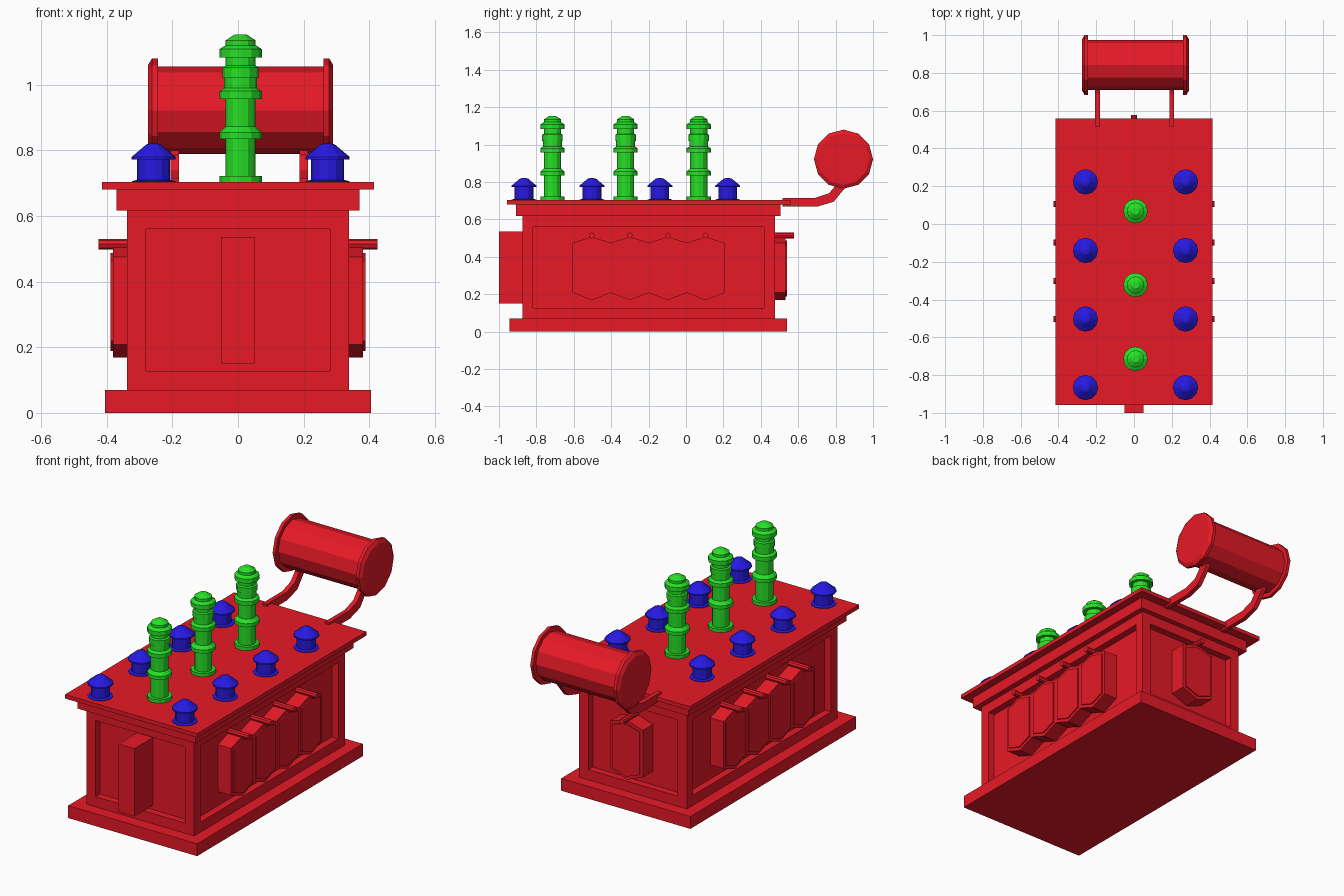
import bpy, bmesh, math
from mathutils import Matrix, Vector

if "Cube" in bpy.data.objects:
    bpy.data.objects.remove(bpy.data.objects["Cube"])


def material(name, color):
    m = bpy.data.materials.new(name)
    m.diffuse_color = (*color, 1)
    m.use_nodes = True
    m.node_tree.nodes["Principled BSDF"].inputs["Base Color"].default_value = m.diffuse_color
    return m


RED = material("red_paint", (0.8, 0.01, 0.02))
GREEN = material("green_ceramic", (0.02, 0.75, 0.02))
BLUE = material("blue_ceramic", (0.02, 0.01, 0.75))


def finish(name, bm, mat, matrix=None):
    if matrix is not None:
        bm.transform(matrix)
    bmesh.ops.recalc_face_normals(bm, faces=bm.faces)
    me = bpy.data.meshes.new(name)
    bm.to_mesh(me)
    bm.free()
    me.materials.append(mat)
    ob = bpy.data.objects.new(name, me)
    bpy.context.collection.objects.link(ob)
    return ob


def box_bm(x0, x1, y0, y1, z0, z1):
    bm = bmesh.new()
    bmesh.ops.create_cube(bm, size=1)
    bm.transform(Matrix.Translation(((x0 + x1) / 2, (y0 + y1) / 2, (z0 + z1) / 2))
                 @ Matrix.Diagonal((x1 - x0, y1 - y0, z1 - z0, 1)))
    return bm


def box(name, *dims):
    return finish(name, box_bm(*dims), RED)


def lathe(name, profile, sides, mat, matrix):
    """Spin (radius, height) points around z, with flat end caps."""
    bm = bmesh.new()
    rings = [[bm.verts.new((r * math.cos(2 * math.pi * i / sides),
                            r * math.sin(2 * math.pi * i / sides), h))
              for i in range(sides)] for r, h in profile]
    for a, b in zip(rings, rings[1:]):
        for i in range(sides):
            j = (i + 1) % sides
            bm.faces.new((a[i], a[j], b[j], b[i]))
    bm.faces.new(rings[0])
    bm.faces.new(rings[-1])
    return finish(name, bm, mat, matrix)


def prism(pts, x0, x1):
    """Extrude a (y, z) outline along x; returns bmesh and the end face."""
    bm = bmesh.new()
    f = bm.faces.new([bm.verts.new((x0, y, z)) for y, z in pts])
    ext = bmesh.ops.extrude_face_region(bm, geom=[f], use_keep_orig=True)["geom"]
    bmesh.ops.translate(bm, vec=(x1 - x0, 0, 0),
                        verts=[v for v in ext if isinstance(v, bmesh.types.BMVert)])
    end = [g for g in ext if isinstance(g, bmesh.types.BMFace)][0]
    bmesh.ops.recalc_face_normals(bm, faces=bm.faces)
    return bm, end


# Tank: plinth, rim and lid
box("plinth", -.405, .405, -.945, .54, 0, .07)
box("upper_rim", -.37, .37, -.91, .505, .617, .68)
box("lid", -.415, .415, -.958, .558, .68, .703)

# Tank body with a recessed panel on each of the four sides
bm = box_bm(-.338, .338, -.875, .475, .07, .617)
bm.normal_update()
walls = [f for f in bm.faces if abs(f.normal.z) < .5]
bmesh.ops.inset_individual(bm, faces=walls, thickness=.081)
for f in bmesh.ops.extrude_discrete_faces(bm, faces=walls)["faces"]:
    bmesh.ops.translate(bm, vec=f.normal * -.04, verts=f.verts)
finish("tank_body", bm, RED)

# Control cabinet on the front
box("front_cabinet", -.05, .05, -1.0, -.83, .151, .536)


# Radiator fin (hexagonal, with raised face) and its short pipe, facing +x
def radiator(name, matrix):
    hexagon = [(-.102, .208), (0, .168), (.102, .208),
               (.102, .475), (0, .507), (-.102, .475)]
    bm, end = prism(hexagon, .29, .381)
    bmesh.ops.inset_individual(bm, faces=[end], thickness=.02)
    for f in bmesh.ops.extrude_discrete_faces(bm, faces=[end])["faces"]:
        bmesh.ops.translate(bm, vec=(.007, 0, 0), verts=f.verts)
    finish(name + "_fin", bm, RED, matrix)
    lathe(name + "_pipe", [(.016, .29), (.016, .425)], 8, RED,
          matrix @ Matrix.Translation((0, 0, .514)) @ Matrix.Rotation(math.pi / 2, 4, 'Y'))


for i in range(4):
    shift = Matrix.Translation((0, -.504 + .203 * i, 0))
    radiator(f"right_radiator_{i + 1}", shift)
    radiator(f"left_radiator_{i + 1}", shift @ Matrix.Rotation(math.pi, 4, 'Z'))
radiator("back_radiator", Matrix.Translation((0, .152, 0)) @ Matrix.Rotation(math.pi / 2, 4, 'Z'))

# Tall high-voltage bushings along the middle
R, S = .065, .046
tall = [(R, .70), (R, .722), (S, .722), (S, .835), (R, .835), (R, .855), (S, .872),
        (S, .957), (R, .957), (R, .98), (.05, .99), (.05, 1.02), (.055, 1.02),
        (R - .01, 1.053), (S, 1.058), (S, 1.083), (R, 1.083), (R, 1.108),
        (S, 1.12), (S, 1.135), (.018, 1.153)]
for i, y in enumerate((-.714, -.323, .068)):
    lathe(f"tall_bushing_{i + 1}", tall, 12, GREEN, Matrix.Translation((.008, y, 0)))

# Short low-voltage bushings in two rows
short = [(.066, .70), (.066, .706), (.05, .71), (.05, .772), (.067, .772),
         (.067, .78), (.022, .818), (.008, .821)]
for side, x in (("left", -.257), ("right", .273)):
    for i in range(4):
        lathe(f"{side}_short_bushing_{i + 1}", short, 12, BLUE,
              Matrix.Translation((x, -.866 + .363 * i, 0)))

# Oil drum lying across the back, with bevelled end flanges
drum = [(.138, -.282), (.158, -.27), (.158, -.252), (.133, -.252),
        (.133, .252), (.158, .252), (.158, .27), (.138, .282)]
lathe("oil_drum", drum, 12, RED,
      Matrix.Translation((.008, .842, .922)) @ Matrix.Rotation(math.pi / 2, 4, 'Y'))

# Bent brackets carrying the drum
bend = [(.515, .715), (.69, .715), (.765, .74), (.803, .785), (.805, .83),
        (.87, .83), (.858, .778), (.79, .695), (.70, .668), (.515, .668)]
for side, x in (("left", -.193), ("right", .2)):
    bm, _ = prism(bend, x - .013, x + .013)
    finish(side + "_drum_bracket", bm, RED)
